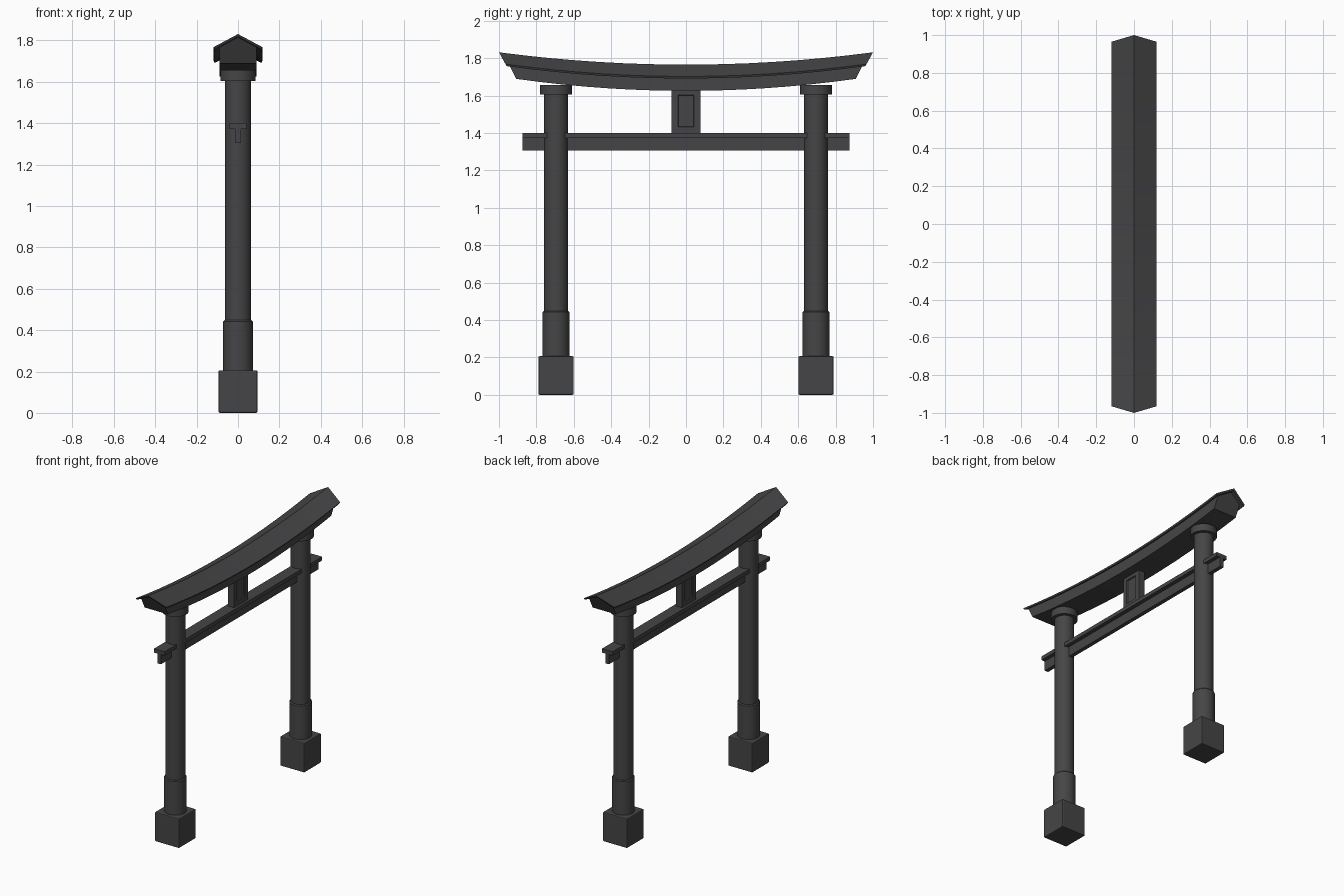
import bpy, bmesh, math

if "Cube" in bpy.data.objects:
    bpy.data.objects.remove(bpy.data.objects["Cube"])

mat = bpy.data.materials.new("dark_grey")
mat.diffuse_color = (0.06, 0.06, 0.063, 1)
mat.use_nodes = True
mat.node_tree.nodes["Principled BSDF"].inputs["Base Color"].default_value = mat.diffuse_color


def finish(name, bm, bevel=0, smooth=False):
    bmesh.ops.recalc_face_normals(bm, faces=bm.faces)
    me = bpy.data.meshes.new(name)
    bm.to_mesh(me)
    bm.free()
    me.materials.append(mat)
    ob = bpy.data.objects.new(name, me)
    bpy.context.collection.objects.link(ob)
    if bevel:
        m = ob.modifiers.new("bevel", 'BEVEL')
        m.width, m.segments = bevel, 2
    if smooth:
        bpy.ops.object.select_all(action='DESELECT')
        ob.select_set(True)
        bpy.context.view_layer.objects.active = ob
        bpy.ops.object.shade_smooth_by_angle(angle=math.radians(35))
    return ob


def box_bm(x, y, z0, z1):
    bm = bmesh.new()
    bmesh.ops.create_cube(bm, size=1)
    for v in bm.verts:
        v.co = (v.co.x * 2 * x, v.co.y * 2 * y, z0 + (v.co.z + 0.5) * (z1 - z0))
    return bm


def cylinder(name, y, r, z0, z1, bevel=0.0):
    # lathed profile with rounded-off rims
    bm = bmesh.new()
    n = 32
    prof = [(r, z0), (r, z1 - bevel), (r - bevel, z1)] if bevel else [(r, z0), (r, z1)]
    rings = [[bm.verts.new((pr * math.cos(2 * math.pi * i / n),
                            y + pr * math.sin(2 * math.pi * i / n), pz)) for i in range(n)]
             for pr, pz in prof]
    for a, b in zip(rings, rings[1:]):
        for i in range(n):
            bm.faces.new((a[i], a[(i + 1) % n], b[(i + 1) % n], b[i]))
    bm.faces.new(rings[0])
    bm.faces.new(rings[-1])
    return finish(name, bm, smooth=True)


def curved_beam(name, section, half_len, rise, n=15):
    # section of (x, z) swept along y, bowing upward, with raked ends
    bm = bmesh.new()
    rings = []
    for i in range(n + 1):
        t = -1 + 2 * i / n
        rings.append([bm.verts.new((x, t * half_len(z), z + rise * t * t)) for x, z in section])
    k = len(section)
    for a, b in zip(rings, rings[1:]):
        for j in range(k):
            bm.faces.new((a[j], a[(j + 1) % k], b[(j + 1) % k], b[j]))
    bm.faces.new(rings[0])
    bm.faces.new(rings[-1])
    return finish(name, bm, smooth=True)


# Posts with block base, sleeve and cap
for side, y in (("left", -0.695), ("right", 0.695)):
    base = finish(side + "_base", box_bm(0.094, 0.094, 0, 0.206), bevel=0.006)
    base.location.y = y
    cylinder(side + "_sleeve", y, 0.072, 0.2, 0.448, 0.006)
    cylinder(side + "_post", y, 0.063, 0.4, 1.63)
    cylinder(side + "_cap", y, 0.085, 1.605, 1.657)

# Tie beam: thin web under a wider plate
finish("tie_beam_web", box_bm(0.014, 0.875, 1.305, 1.375))
finish("tie_beam_plate", box_bm(0.041, 0.875, 1.373, 1.40))

# Central plaque with a recessed panel on both faces
bm = box_bm(0.024, 0.077, 1.398, 1.635)
faces = [f for f in bm.faces if abs(f.normal.x) > 0.9]
for f in faces:
    bmesh.ops.inset_region(bm, faces=[f], thickness=0.033, use_even_offset=True)
    bmesh.ops.inset_region(bm, faces=[f], thickness=0.004, depth=-0.008)
finish("plaque", bm)

# Lower lintel and gabled top cap, both sweeping upward at the ends
curved_beam("lintel", [(-0.09, 1.625), (0.09, 1.625), (0.09, 1.708), (0, 1.756), (-0.09, 1.708)],
            lambda z: 0.945 + 0.5 * (z - 1.70), 0.064)
curved_beam("roof", [(0, 1.765), (0.118, 1.702), (0.113, 1.691), (0, 1.752),
                     (-0.113, 1.691), (-0.118, 1.702)],
            lambda z: 1.0 + 0.55 * (z - 1.765), 0.066)
